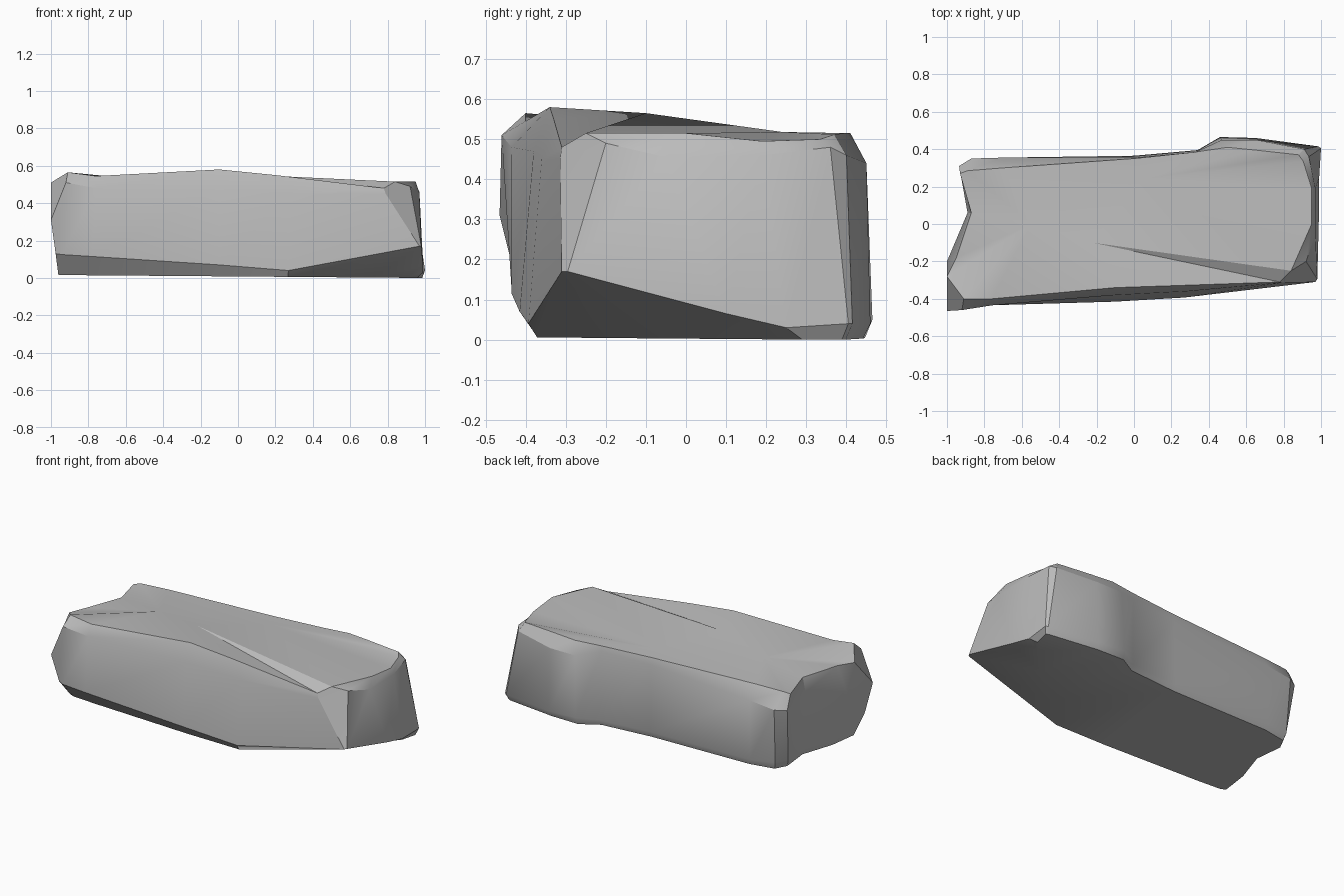
import bpy
import bmesh
import math
from mathutils import Vector

# Remove the default cube only
default_cube = bpy.data.objects.get("Cube")
if default_cube:
    bpy.data.objects.remove(default_cube, do_unlink=True)


def make_material(name, grey):
    colour = (grey, grey, grey, 1.0)
    material = bpy.data.materials.new(name)
    material.use_nodes = True
    material.diffuse_color = colour
    shader = material.node_tree.nodes["Principled BSDF"]
    shader.inputs["Base Color"].default_value = colour
    shader.inputs["Roughness"].default_value = 0.9
    return material


# Outlines run counter-clockwise from the front corner of the -x end
# Lower outline, just above the underside
lower_outline = [
    (-.975, -.42, .13), (-.94, -.435, .125), (-.78, -.435, .115),
    (-.1, -.415, .07), (.27, -.393, .04), (.97, -.31, .17),
    (.98, -.295, .17), (.99, .1, .065), (.99, .25, .03),
    (1, .405, .04), (.985, .415, .04), (.65, .46, .04),
    (.46, .465, .05), (.34, .395, .04), (0, .365, .045),
    (-.7, .355, .05), (-.86, .325, .06), (-.9, .25, .06),
    (-.88, .06, .05), (-.95, -.19, .06),
]

# Upper outline, where the walls meet the worn rim
upper_outline = [
    (-1, -.465, .31), (-.92, -.46, .51), (-.76, -.435, .48),
    (-.1, -.38, .47), (.28, -.36, .45), (.79, -.314, .45),
    (.92, -.2, .49), (.97, -.05, .455), (.97, .19, .46),
    (.935, .36, .48), (.91, .4, .46), (.65, .45, .44),
    (.47, .45, .44), (.33, .385, .48), (0, .355, .47),
    (-.7, .355, .43), (-.87, .35, .41), (-.935, .31, .41),
    (-.89, .06, .42), (-1, -.2, .35),
]

# Rim of the top surface
top_rim = [
    (-1, -.28, .51), (-.91, -.4, .565), (-.76, -.4, .545),
    (-.1, -.34, .58), (.2, -.33, .55), (.78, -.31, .48),
    (.84, -.25, .515), (.95, 0, .515), (.95, .19, .495),
    (.905, .335, .5), (.88, .37, .512), (.65, .395, .515),
    (.5, .41, .515), (.33, .385, .515), (0, .35, .515),
    (-.7, .3, .515), (-.89, .285, .51), (-.93, .27, .5),
    (-.87, .06, .51), (-.95, -.18, .515),
]

# The broken corner cuts far into the underside
broken_corner = {5: (.5, -.18), 6: (.72, .04), 7: (.9, .22), 8: (.96, .29)}

# Inner points of the top: end of the crease, the flat back and left end
crease_point = (-.22, -.1, .565)
back_flat = (.05, .24, .518)
left_flat = (-.55, 0, .53)
crease_ends = (5, 6)


def underside_point(index, point):
    """Pull the lower outline inwards and down onto the ground plane."""
    inset = .91 + .13 * point[0] if point[1] < 0 else .96
    x, y = broken_corner.get(index, (point[0] * .985, point[1] * inset))
    return Vector((x, y, .008 - .008 * x))


def build_top(bm, rim):
    """Fan the top facets around three inner points."""
    crease, back, left = (
        bm.verts.new(p) for p in (crease_point, back_flat, left_flat)
    )

    def hub_for(i):
        if 6 <= i <= 14:
            return back
        return left if i >= 15 or i <= 2 else crease

    for i, vert in enumerate(rim):
        hub, previous_hub = hub_for(i), hub_for((i - 1) % len(rim))
        bm.faces.new((vert, rim[(i + 1) % len(rim)], hub))
        if hub is not previous_hub:
            bm.faces.new((previous_hub, vert, hub))
    bm.faces.new((crease, back, left))

    # Crisp edges along the crease
    for i in crease_ends:
        bm.edges.get((crease, rim[i])).smooth = False


def build_slab():
    underside = [underside_point(i, p) for i, p in enumerate(lower_outline)]
    bm = bmesh.new()
    rings = [
        [bm.verts.new(point) for point in outline]
        for outline in (underside, lower_outline, upper_outline, top_rim)
    ]
    count = len(top_rim)

    # Side walls and chamfers
    for below, above in zip(rings, rings[1:]):
        for i in range(count):
            j = (i + 1) % count
            bm.faces.new((below[i], below[j], above[j], above[i]))

    build_top(bm, rings[-1])

    # Underside
    bm.faces.new(list(reversed(rings[0])))
    bmesh.ops.triangulate(bm, faces=[f for f in bm.faces if len(f.verts) > 4])
    bmesh.ops.recalc_face_normals(bm, faces=bm.faces)

    mesh = bpy.data.meshes.new("stone_slab")
    bm.to_mesh(mesh)
    bm.free()
    slab = bpy.data.objects.new("stone_slab", mesh)
    bpy.context.collection.objects.link(slab)
    return slab


slab = build_slab()
slab.data.materials.append(make_material("stone grey", .5))

# Soft worn faces with crisp breaks between them
bpy.ops.object.select_all(action="DESELECT")
slab.select_set(True)
bpy.context.view_layer.objects.active = slab
bpy.ops.object.shade_smooth_by_angle(
    angle=math.radians(30), keep_sharp_edges=True
)
